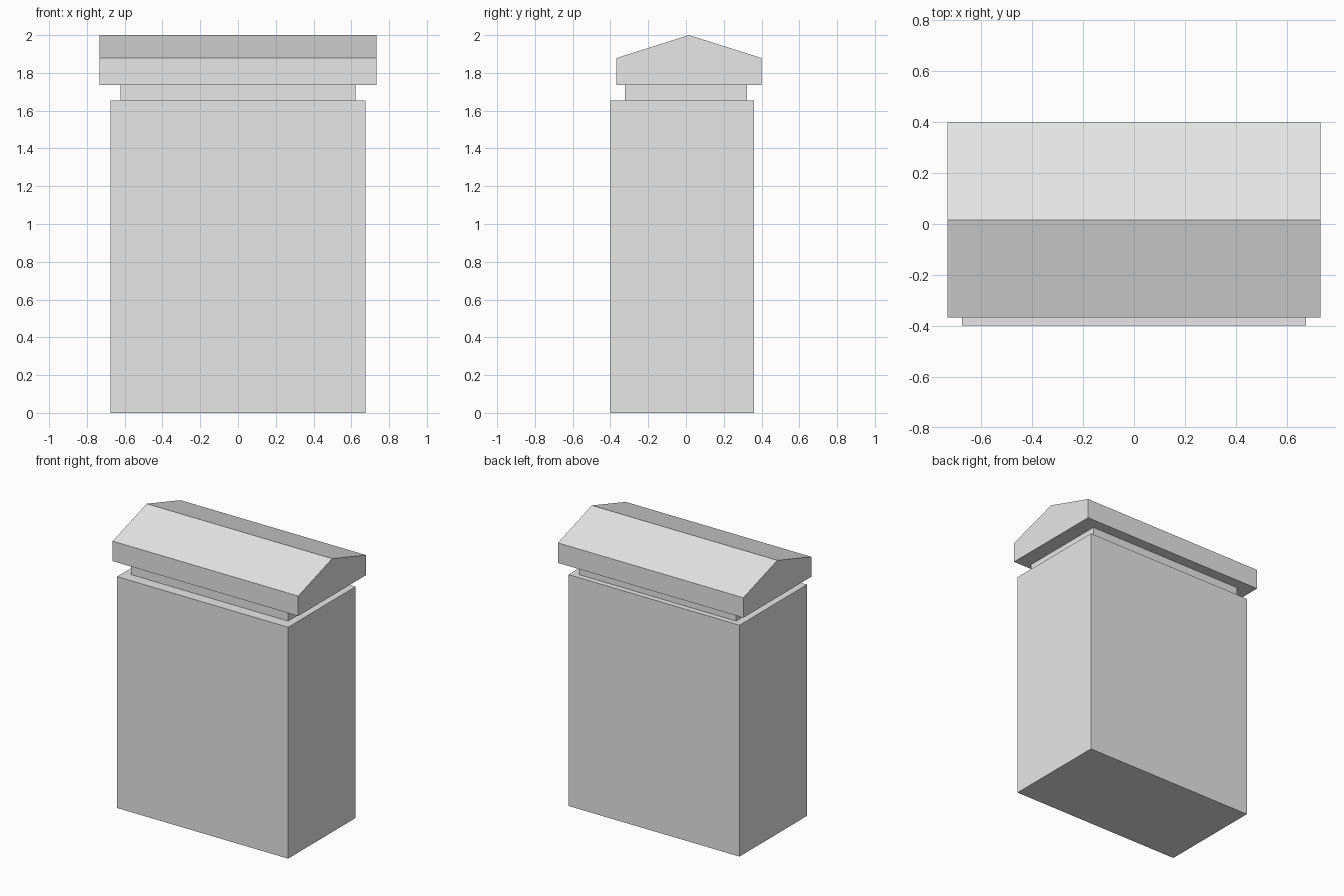
import bpy

if "Cube" in bpy.data.objects:
    bpy.data.objects.remove(bpy.data.objects["Cube"])

stone = bpy.data.materials.new("light_grey")
stone.diffuse_color = (0.8, 0.8, 0.8, 1)
stone.use_nodes = True
stone.node_tree.nodes["Principled BSDF"].inputs["Base Color"].default_value = stone.diffuse_color


def extrude_x(name, half_x, profile):
    """Extrude a (y, z) outline along x, counter-clockwise seen from +x."""
    n = len(profile)
    verts = [(x, y, z) for x in (-half_x, half_x) for y, z in profile]
    faces = [list(range(n))[::-1], list(range(n, 2 * n))]
    faces += [(i, (i + 1) % n, n + (i + 1) % n, n + i) for i in range(n)]
    mesh = bpy.data.meshes.new(name)
    mesh.from_pydata(verts, [], faces)
    mesh.materials.append(stone)
    obj = bpy.data.objects.new(name, mesh)
    bpy.context.collection.objects.link(obj)
    return obj


def block(name, half_x, y0, y1, z0, z1):
    return extrude_x(name, half_x, [(y0, z0), (y1, z0), (y1, z1), (y0, z1)])


# Main block and the recessed neck above it
block("body", 0.676, -0.399, 0.361, 0.0, 1.653)
block("neck", 0.622, -0.322, 0.322, 1.653, 1.736)

# Overhanging cap with a low gabled top
extrude_x("gabled_cap", 0.733, [(-0.367, 1.736), (0.399, 1.736),
                                (0.399, 1.879), (0.016, 2.0), (-0.367, 1.879)])
